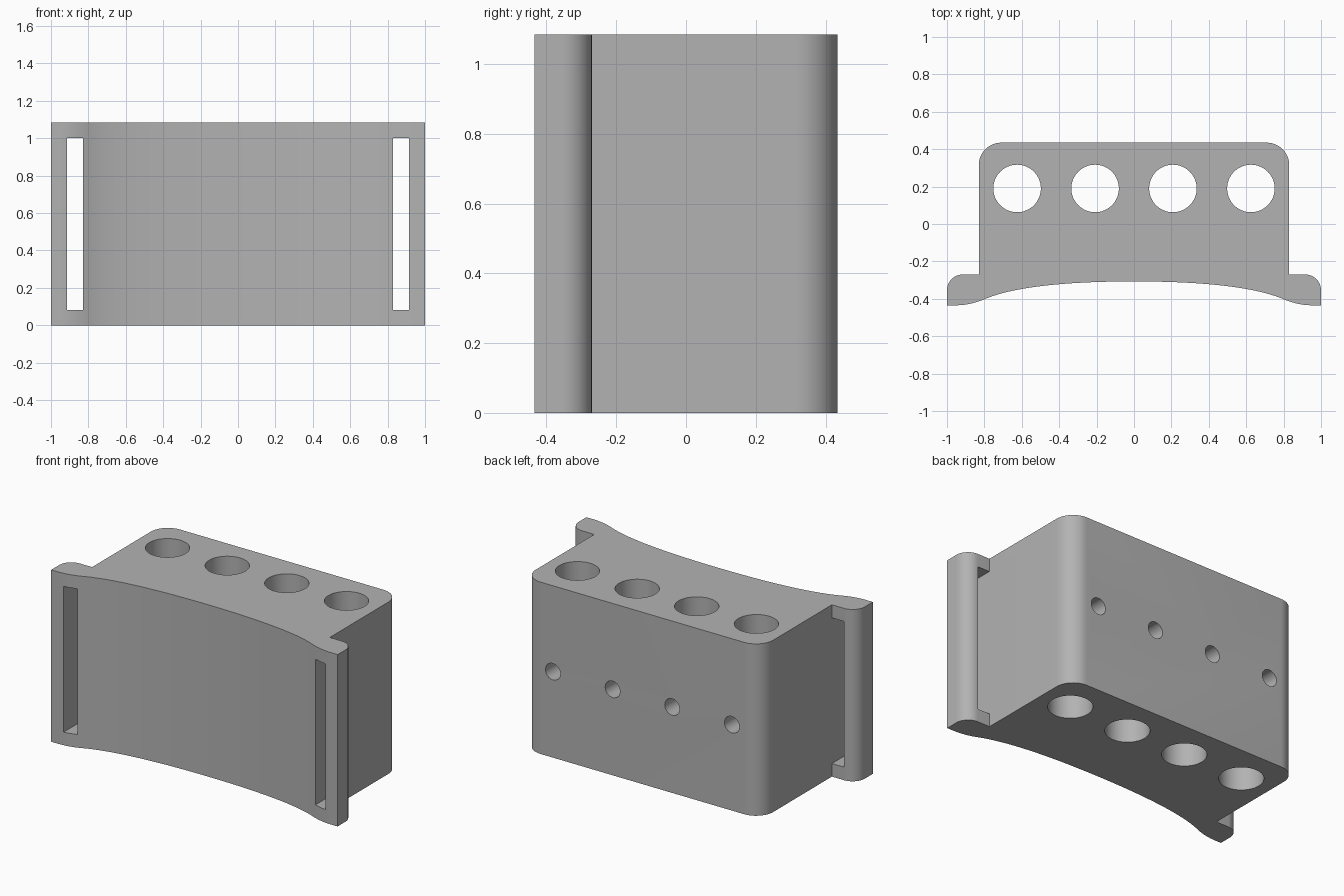
import bpy
import math
from mathutils import Vector, Matrix
from mathutils.geometry import interpolate_bezier

if "Cube" in bpy.data.objects:
    bpy.data.objects.remove(bpy.data.objects["Cube"], do_unlink=True)

HEIGHT = 1.085
BODY_X = 0.83
HOLE_Y = 0.19
HOLE_XS = [-0.625, -0.208, 0.208, 0.625]

grey = bpy.data.materials.new("plain grey")
grey.use_nodes = True
colour = (0.45, 0.45, 0.45, 1)
grey.diffuse_color = colour
grey.node_tree.nodes["Principled BSDF"].inputs["Base Color"].default_value = colour


def curve(*pts, n=14):
    return [(p.x, p.y) for p in interpolate_bezier(*[Vector(p) for p in pts], n)]


def rounded_corner(cx, cy, r, n=12):
    """Quarter circle running from facing +x to facing +y."""
    return [(cx + r * math.cos(a), cy + r * math.sin(a))
            for a in (math.pi / 2 * i / n for i in range(n + 1))]


# Half outline: curved front, flange lip, side wall, rounded back corner
half = curve((0, -0.307), (0.4, -0.307), (0.65, -0.342), (0.79, -0.398), n=24)
half += curve((0.79, -0.398), (0.85, -0.424), (0.9, -0.435), (0.96, -0.435), n=10)[1:]
half += [(1, -0.435)]
half += rounded_corner(0.915, -0.355, 0.085)
half += [(BODY_X, -0.27)]
half += rounded_corner(BODY_X - 0.12, 0.315, 0.12)
outline = half + [(-x, y) for x, y in reversed(half[1:])]

# Body: outline extruded upwards
n = len(outline)
verts = [(x, y, z) for z in (0, HEIGHT) for x, y in outline]
faces = [list(reversed(range(n))), list(range(n, 2 * n))]
faces += [(i, (i + 1) % n, n + (i + 1) % n, n + i) for i in range(n)]
mesh = bpy.data.meshes.new("holder_body")
mesh.from_pydata(verts, [], faces)
body = bpy.data.objects.new("holder_body", mesh)
bpy.context.collection.objects.link(body)
mesh.materials.append(grey)

cutters = []


def keep_cutter(name):
    ob = bpy.context.object
    ob.name = name
    ob.hide_render = True
    ob.data.materials.append(grey)
    cutters.append(ob)
    return ob


# Large vertical bores, then small cross holes from the back into each bore
for x in HOLE_XS:
    bpy.ops.mesh.primitive_cylinder_add(vertices=64, radius=0.127, depth=2,
                                        location=(x, HOLE_Y, HEIGHT / 2))
    keep_cutter("bore_cutter")
for x in HOLE_XS:
    bpy.ops.mesh.primitive_cylinder_add(vertices=32, radius=0.052, depth=0.4,
                                        location=(x, HOLE_Y + 0.2, HEIGHT / 2),
                                        rotation=(math.pi / 2, 0, 0))
    keep_cutter("cross_hole_cutter")

# Strap slots through both flanges, flush with the side walls
for side in (-1, 1):
    bpy.ops.mesh.primitive_cube_add(size=1, location=(side * (BODY_X + 0.0425), -0.35, HEIGHT / 2))
    slot = keep_cutter("strap_slot_cutter")
    slot.data.transform(Matrix.Diagonal((0.085, 0.4, 0.92, 1)))

bpy.ops.object.select_all(action="DESELECT")
bpy.context.view_layer.objects.active = body
body.select_set(True)
for cutter in cutters:
    cut = body.modifiers.new("cut", "BOOLEAN")
    cut.operation = "DIFFERENCE"
    cut.solver = "EXACT"
    cut.object = cutter
    bpy.ops.object.modifier_apply(modifier=cut.name)
for cutter in cutters:
    bpy.data.objects.remove(cutter, do_unlink=True)

bpy.ops.object.shade_smooth_by_angle(angle=math.radians(30))
